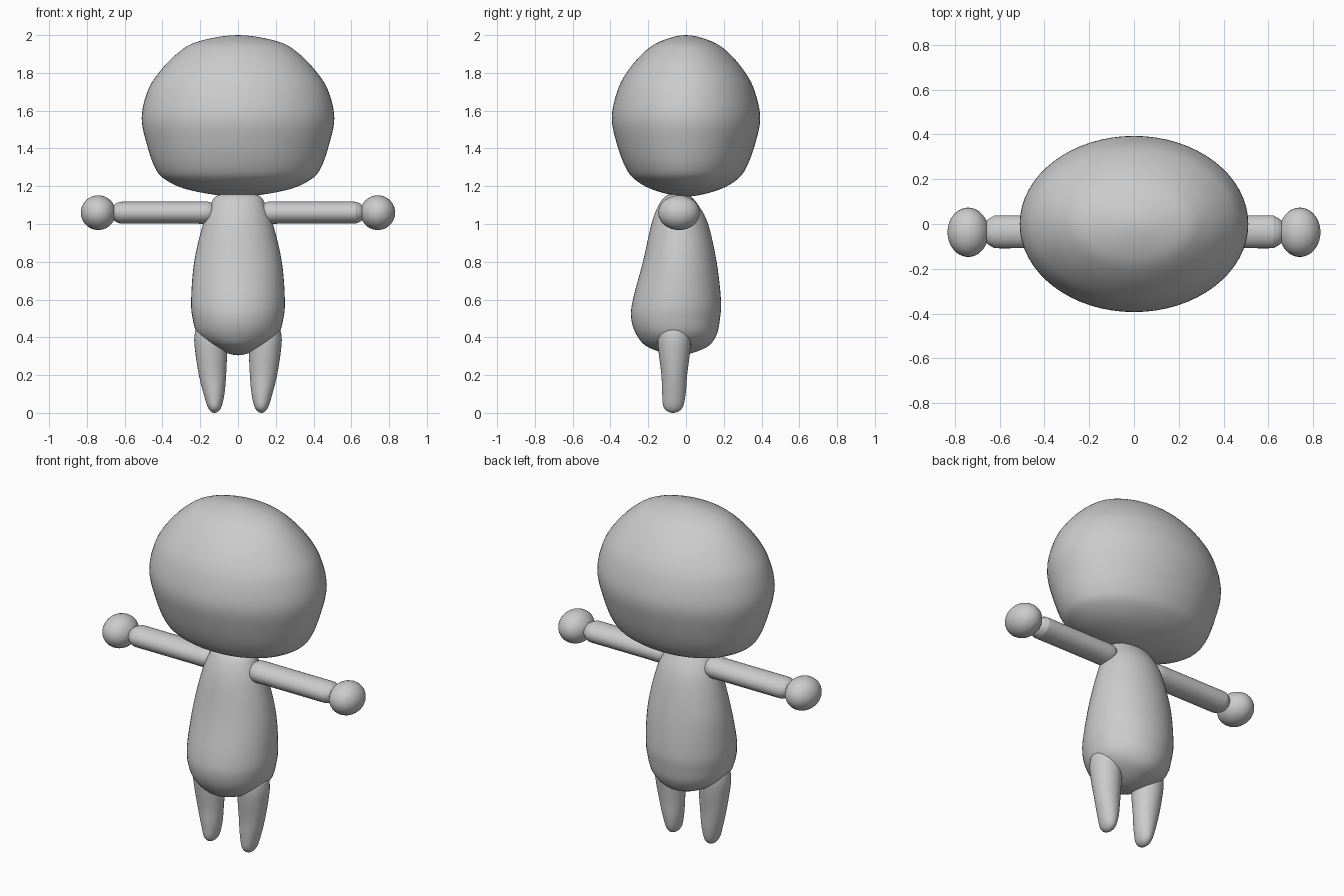
import bpy, bmesh, math
from mathutils import Vector

if "Cube" in bpy.data.objects:
    bpy.data.objects.remove(bpy.data.objects["Cube"])

grey = bpy.data.materials.new("plain grey")
grey.diffuse_color = (0.6, 0.6, 0.6, 1)
grey.use_nodes = True
grey.node_tree.nodes["Principled BSDF"].inputs["Base Color"].default_value = grey.diffuse_color


def spline(rows, steps):
    """Smooth rows (z, cx, cy, rx, ry); both ends are domed poles."""
    def mirror(r):
        return (r[0], r[1], r[2], -r[3], -r[4])
    pts = [Vector(r) for r in [mirror(rows[1])] + rows + [mirror(rows[-2])]]
    out = []
    for a, b, c, d in zip(pts, pts[1:], pts[2:], pts[3:]):
        for i in range(steps):
            t = i / steps
            out.append(b + (c - a) * (t / 2)
                       + (a * 2 - b * 5 + c * 4 - d) * (t * t / 2)
                       + (b * 3 - a - c * 3 + d) * (t ** 3 / 2))
    return out + [pts[-2]]


def loft(name, rows, sides=48, steps=5, along_x=False, mirrored=False):
    """Elliptical rings stacked along z (or along x), closed with poles."""
    bm = bmesh.new()

    def place(x, y, z):
        return bm.verts.new((z, y, -x) if along_x else (x, y, z))

    rings = spline(rows, steps)
    bottom = place(rings[0][1], rings[0][2], rings[0][0])
    top = place(rings[-1][1], rings[-1][2], rings[-1][0])
    loops = []
    for z, cx, cy, rx, ry in rings[1:-1]:
        angles = [math.tau * k / sides for k in range(sides)]
        loops.append([place(cx + rx * math.cos(a), cy + ry * math.sin(a), z)
                      for a in angles])
    for k in range(sides):
        n = (k + 1) % sides
        bm.faces.new((bottom, loops[0][n], loops[0][k]))
        bm.faces.new((top, loops[-1][k], loops[-1][n]))
        for lo, hi in zip(loops, loops[1:]):
            bm.faces.new((lo[k], lo[n], hi[n], hi[k]))
    bmesh.ops.recalc_face_normals(bm, faces=bm.faces[:])
    for f in bm.faces:
        f.smooth = True
    mesh = bpy.data.meshes.new(name)
    bm.to_mesh(mesh)
    bm.free()
    mesh.materials.append(grey)
    obj = bpy.data.objects.new(name, mesh)
    bpy.context.collection.objects.link(obj)
    if mirrored:
        obj.modifiers.new("mirror", "MIRROR")
    return obj


# Head: wide, with a flat chin and a domed crown
loft("head", [
    (1.145, 0, 0, 0, 0), (1.178, 0, 0, 0.25, 0.165), (1.235, 0, 0, 0.385, 0.27),
    (1.30, 0, 0, 0.44, 0.32), (1.42, 0, 0, 0.482, 0.365), (1.56, 0, 0, 0.51, 0.393),
    (1.70, 0, 0, 0.48, 0.365), (1.80, 0, 0, 0.42, 0.315), (1.90, 0, 0, 0.325, 0.232),
    (1.965, 0, 0, 0.215, 0.14), (2.0, 0, 0, 0, 0)], sides=64)

# Body: pear shaped, with a belly pushed forward
loft("body", [
    (0.305, 0, -0.04, 0, 0), (0.345, 0, -0.045, 0.125, 0.15),
    (0.41, 0, -0.05, 0.21, 0.21), (0.50, 0, -0.055, 0.24, 0.235),
    (0.60, 0, -0.048, 0.248, 0.233), (0.80, 0, -0.033, 0.232, 0.195),
    (1.0, 0, -0.033, 0.185, 0.15), (1.10, 0, -0.04, 0.145, 0.105),
    (1.15, 0, -0.042, 0.11, 0.06), (1.165, 0, -0.042, 0, 0)])

# Arms: straight tubes narrowing at the wrist
loft("arms", [
    (0.12, -1.06, -0.035, 0, 0), (0.128, -1.06, -0.035, 0.04, 0.045),
    (0.16, -1.06, -0.035, 0.058, 0.07), (0.25, -1.06, -0.035, 0.058, 0.073),
    (0.50, -1.06, -0.035, 0.058, 0.073), (0.61, -1.06, -0.035, 0.058, 0.073),
    (0.63, -1.06, -0.035, 0.055, 0.068), (0.655, -1.06, -0.035, 0.042, 0.052),
    (0.70, -1.06, -0.035, 0, 0)], sides=32, along_x=True, mirrored=True)

# Hands: round balls
loft("hands", [
    (0.74 - 0.092 * math.cos(math.pi * i / 6), -1.06, -0.037,
     0.092 * math.sin(math.pi * i / 6), 0.11 * math.sin(math.pi * i / 6))
    for i in range(7)], sides=32, along_x=True, mirrored=True)

# Legs: tapered stubs with rounded feet
loft("legs", [
    (0.0, 0.125, -0.068, 0, 0), (0.025, 0.124, -0.068, 0.033, 0.048),
    (0.10, 0.127, -0.064, 0.055, 0.062), (0.20, 0.135, -0.062, 0.072, 0.068),
    (0.32, 0.142, -0.062, 0.084, 0.083), (0.40, 0.145, -0.062, 0.086, 0.088),
    (0.46, 0.142, -0.062, 0.07, 0.075), (0.49, 0.14, -0.062, 0, 0)],
    sides=32, mirrored=True)
